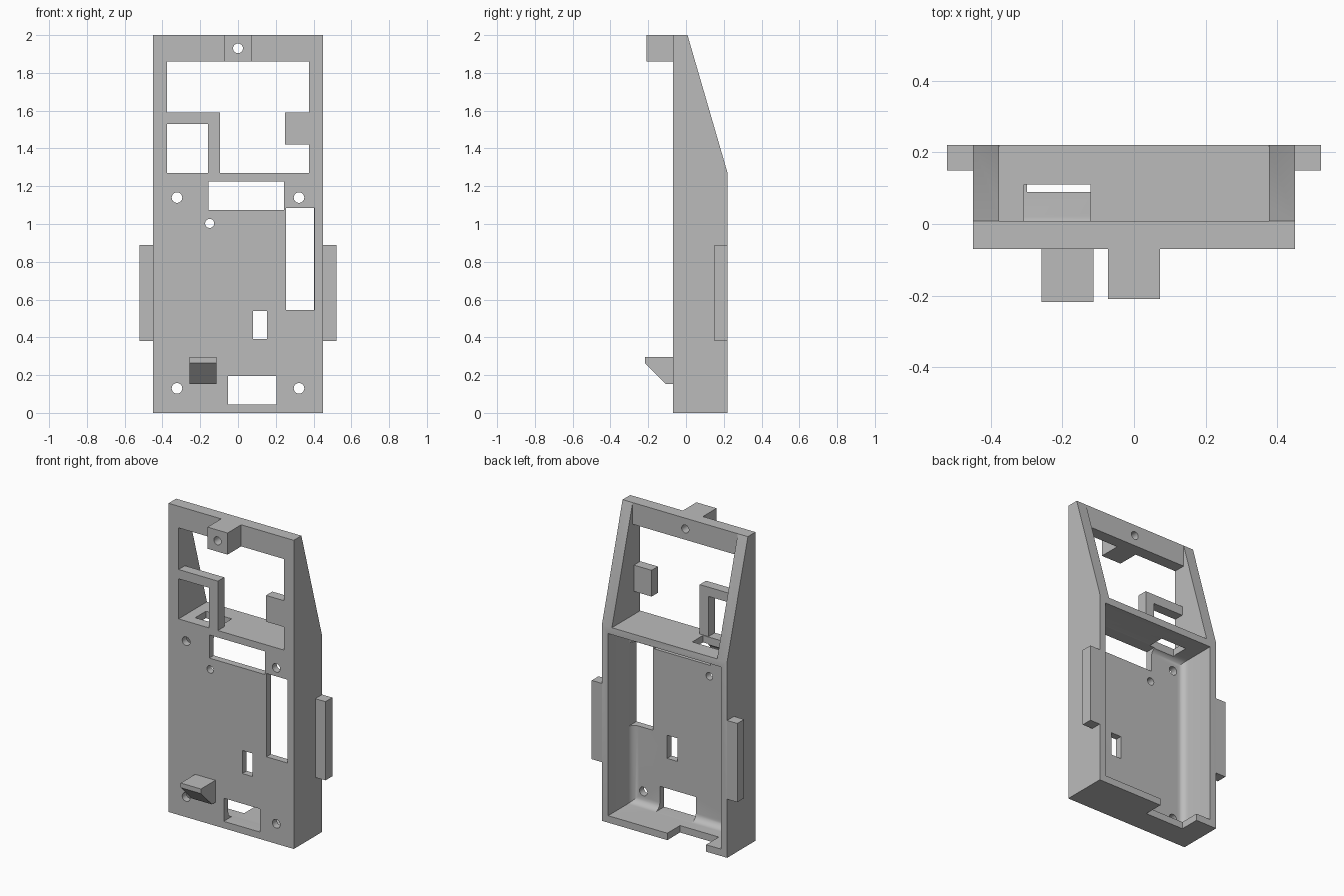
import bpy, bmesh, math
from mathutils import Matrix, Vector

if "Cube" in bpy.data.objects:
    bpy.data.objects.remove(bpy.data.objects["Cube"])

grey = bpy.data.materials.new("plain grey")
grey.use_nodes = True
COLOUR = (0.5, 0.5, 0.5, 1)
grey.diffuse_color = COLOUR
grey.node_tree.nodes["Principled BSDF"].inputs["Base Color"].default_value = COLOUR


def add_object(name, bm):
    bmesh.ops.recalc_face_normals(bm, faces=bm.faces)
    mesh = bpy.data.meshes.new(name)
    bm.to_mesh(mesh)
    bm.free()
    mesh.materials.append(grey)
    obj = bpy.data.objects.new(name, mesh)
    bpy.context.collection.objects.link(obj)
    return obj


def box(name, x, y, z, fillet=0):
    """Box between (low, high) pairs; fillet rounds the edges of its -y face."""
    bm = bmesh.new()
    bmesh.ops.create_cube(bm, size=1)
    for v in bm.verts:
        v.co = Vector(r[0] if c < 0 else r[1] for c, r in zip(v.co, (x, y, z)))
    if fillet:
        edges = [e for e in bm.edges if all(v.co.y < y[0] + 1e-4 for v in e.verts)]
        bmesh.ops.bevel(bm, geom=edges, offset=fillet, segments=6, profile=0.5, affect='EDGES')
    return add_object(name, bm)


def profile(name, points, x):
    """Side outline of (y, z) points extruded between two x values."""
    bm = bmesh.new()
    face = bm.faces.new([bm.verts.new((x[0], py, pz)) for py, pz in points])
    moved = bmesh.ops.extrude_face_region(bm, geom=[face])["geom"]
    bmesh.ops.translate(bm, vec=(x[1] - x[0], 0, 0),
                        verts=[g for g in moved if isinstance(g, bmesh.types.BMVert)])
    return add_object(name, bm)


def cylinder(name, x, z, radius):
    bm = bmesh.new()
    bmesh.ops.create_cone(bm, cap_ends=True, segments=32, radius1=radius, radius2=radius, depth=1,
                          matrix=Matrix.Translation((x, 0, z)) @ Matrix.Rotation(math.pi / 2, 4, 'X'))
    return add_object(name, bm)


def cut(target, cutter):
    cutter.hide_render = True
    mod = target.modifiers.new("cut", 'BOOLEAN')
    mod.operation, mod.solver, mod.object = 'DIFFERENCE', 'EXACT', cutter
    bpy.context.view_layer.objects.active = target
    bpy.ops.object.modifier_apply(modifier=mod.name)
    bpy.data.objects.remove(cutter)


# Main dimensions
SIDE, FRONT, BACK, TOP = 0.449, -0.07, 0.22, 2.0
WALL, SHELF_TOP, BAR_BACK = 0.045, 1.27, 0.008
INNER = SIDE - WALL
UPPER = (-0.377, 0.377)
THROUGH = (-0.3, 0.01)

# Housing with a sloped upper back
housing = profile("housing", [(FRONT, 0), (BACK, 0), (BACK, SHELF_TOP), (BAR_BACK, TOP), (FRONT, TOP)],
                  (-SIDE, SIDE))

# Lower tray, and the open upper frame with its top bar
cut(housing, box("tray_cutter", (-INNER, INNER), (FRONT + WALL, 0.5),
                 (WALL, SHELF_TOP - WALL), fillet=0.045))
cut(housing, box("upper_cutter", UPPER, (BAR_BACK, 0.5), (SHELF_TOP, 2.2)))
cut(housing, box("opening_cutter", UPPER, (-0.3, 0.5), (SHELF_TOP, 1.86)))

# Windows through the front plate
for x, z in [((-0.157, 0.243), (1.075, SHELF_TOP - WALL)), ((0.253, INNER), (0.545, 1.085)),
             ((0.08, 0.153), (0.39, 0.54)), ((-0.053, 0.205), (WALL, 0.195))]:
    cut(housing, box("window_cutter", x, THROUGH if z[0] > 0.06 else (-0.3, 0.03), z))

# Cable slot in the shelf and notch in the floor
cut(housing, box("shelf_cutter", (-0.307, -0.122), (0.0, 0.11), (1.2, 1.3)))
cut(housing, box("floor_cutter", (-0.298, -0.02), (0.09, 0.5), (-0.1, 0.1)))

# Screw holes
for x, z, r in [(-0.323, 1.14, 0.028), (0.323, 1.14, 0.028), (-0.323, 0.13, 0.028),
                (0.323, 0.13, 0.028), (-0.15, 1.003, 0.024)]:
    cut(housing, cylinder("hole_cutter", x, z, r))

# Top mounting boss, drilled together with the bar
boss = box("mounting_boss", (-0.072, 0.072), (-0.21, FRONT), (1.86, TOP))
for part in (housing, boss):
    cut(part, cylinder("hole_cutter", 0, 1.93, 0.026))

# Side flanges
for name, s in (("left_flange", 1), ("right_flange", -1)):
    box(name, sorted((s * SIDE, s * 0.522)), (0.15, BACK), (0.38, 0.89))

# Bracket and tab inside the upper opening
BRACKET = (FRONT, -0.005)
box("bracket_arm", (UPPER[0], -0.095), BRACKET, (1.53, 1.59))
box("bracket_post", (-0.158, -0.095), BRACKET, (SHELF_TOP, 1.53))
box("upper_tab", (0.25, UPPER[1]), BRACKET, (1.42, 1.59))

# Hook on the front
profile("front_hook", [(FRONT, 0.295), (-0.218, 0.295), (-0.218, 0.265), (-0.105, 0.152), (FRONT, 0.152)],
        (-0.258, -0.113))

# Smooth the fillets and holes, keep the hard edges
bpy.ops.object.select_all(action='DESELECT')
for part in (housing, boss):
    part.select_set(True)
bpy.context.view_layer.objects.active = housing
bpy.ops.object.shade_smooth_by_angle(angle=math.radians(30))
